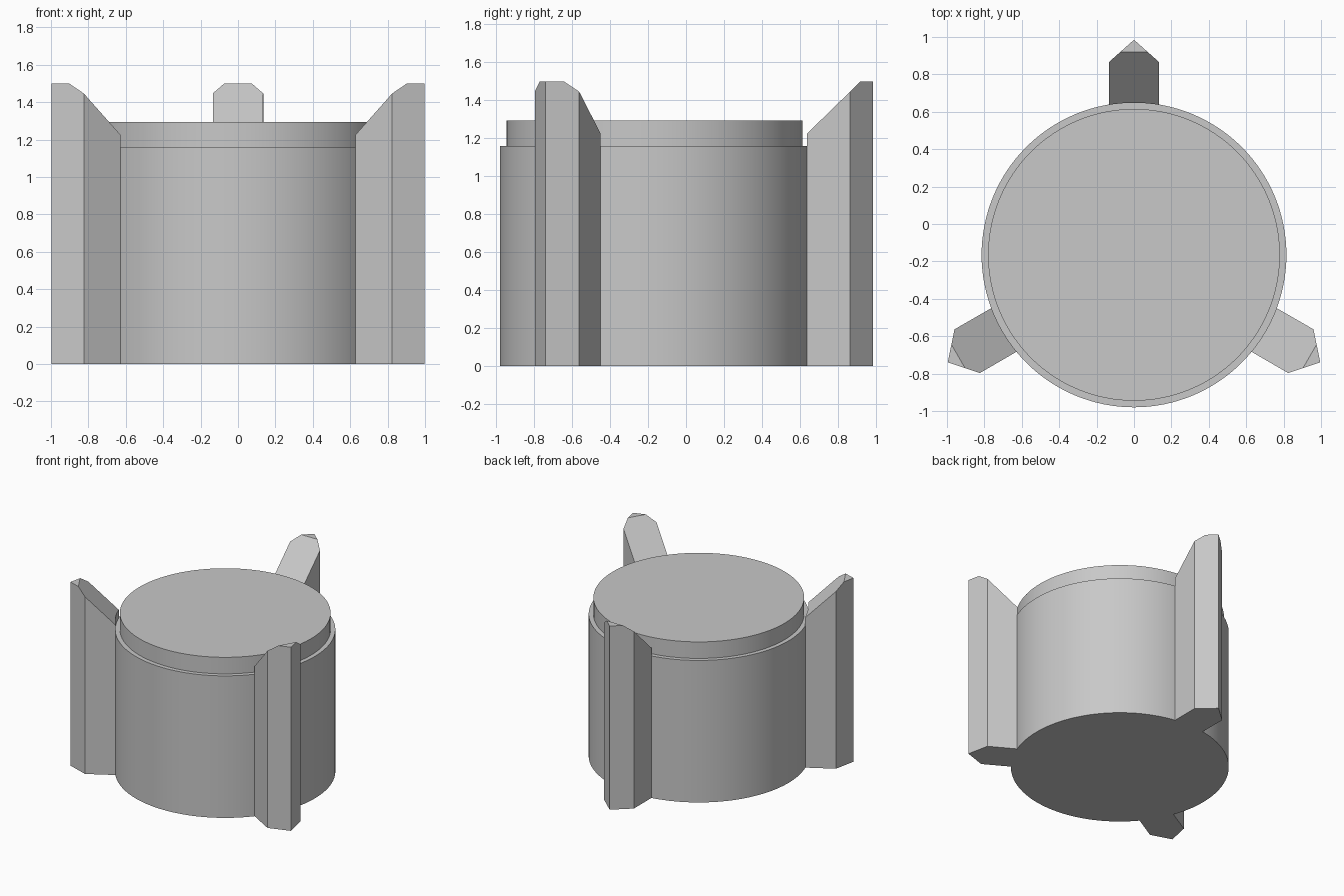
import bpy, bmesh
from math import radians, sin, cos, asin, pi
from mathutils import Vector, Matrix

if "Cube" in bpy.data.objects:
    bpy.data.objects.remove(bpy.data.objects["Cube"], do_unlink=True)

AXIS = Vector((0, -0.165, 0))      # centre of the drum
BODY_R, LID_R = 0.815, 0.78
BODY_H, LID_H, FIN_H = 1.16, 1.295, 1.5

grey = bpy.data.materials.new("plain grey")
grey.use_nodes = True
grey.diffuse_color = (0.58, 0.58, 0.58, 1)
grey.node_tree.nodes["Principled BSDF"].inputs["Base Color"].default_value = grey.diffuse_color


def finish(bm, name):
    bmesh.ops.recalc_face_normals(bm, faces=bm.faces)
    mesh = bpy.data.meshes.new(name)
    bm.to_mesh(mesh)
    bm.free()
    mesh.materials.append(grey)
    obj = bpy.data.objects.new(name, mesh)
    obj.location = AXIS
    bpy.context.collection.objects.link(obj)
    bpy.ops.object.select_all(action='DESELECT')
    obj.select_set(True)
    bpy.context.view_layer.objects.active = obj
    bpy.ops.object.shade_smooth_by_angle(angle=radians(25))
    return obj


def prism(outline, height):
    bm = bmesh.new()
    base = bm.faces.new([bm.verts.new((x, y, 0)) for x, y in outline])
    top = bmesh.ops.extrude_face_region(bm, geom=[base], use_keep_orig=True)["geom"]
    bmesh.ops.translate(bm, vec=(0, 0, height),
                        verts=[v for v in top if isinstance(v, bmesh.types.BMVert)])
    return bm


# Stepped drum: one closed shell, body with a slightly narrower lid
circle = [(cos(2 * pi * i / 128), sin(2 * pi * i / 128)) for i in range(128)]
drum = prism([(x * BODY_R, y * BODY_R) for x, y in circle], BODY_H)
drum.normal_update()
cap = max(drum.faces, key=lambda f: f.calc_center_median().z)
bmesh.ops.inset_individual(drum, faces=[cap], thickness=BODY_R - LID_R)
raised = bmesh.ops.extrude_discrete_faces(drum, faces=[cap])["faces"][0]
bmesh.ops.translate(drum, vec=(0, 0, LID_H - BODY_H), verts=raised.verts)
finish(drum, "drum_with_lid")

# Three pointed fins, curved against the drum and cut sloping on top
HALF, SHOULDER, TIP = 0.135, 1.03, 1.15
spread = asin(HALF / BODY_R)
inner = [((BODY_R - 0.002) * cos(spread * t / 4), (BODY_R - 0.002) * sin(spread * t / 4))
         for t in range(4, -5, -1)]
fin_outline = inner + [(SHOULDER, -HALF), (TIP, 0), (SHOULDER, HALF)]
for name, angle in (("back_fin", 90), ("right_fin", 210), ("left_fin", 330)):
    fin = prism(fin_outline, FIN_H)
    cut = bmesh.ops.bisect_plane(fin, geom=fin.verts[:] + fin.edges[:] + fin.faces[:],
                                 plane_co=(1.085, 0, FIN_H), plane_no=(-0.975, 0, 1),
                                 clear_outer=True)["geom_cut"]
    bmesh.ops.holes_fill(fin, edges=[e for e in fin.edges if e.is_boundary], sides=0)
    bmesh.ops.rotate(fin, verts=fin.verts, cent=(0, 0, 0),
                     matrix=Matrix.Rotation(radians(angle), 3, 'Z'))
    finish(fin, name)
